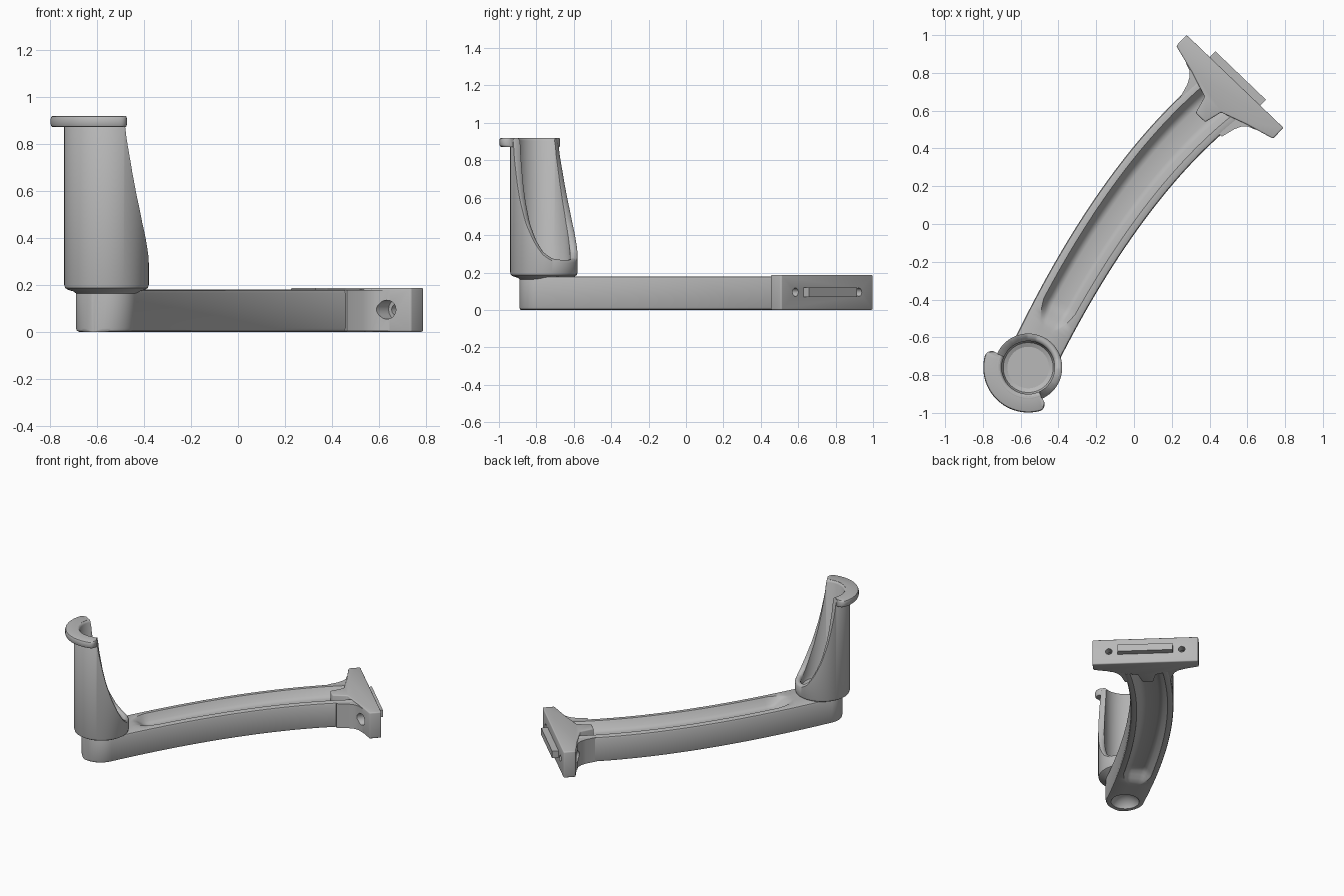
import bpy, bmesh, math
from mathutils import Vector, Matrix

if "Cube" in bpy.data.objects:
    bpy.data.objects.remove(bpy.data.objects["Cube"])

grey = bpy.data.materials.new("light grey")
grey.use_nodes = True
COLOUR = (0.48, 0.48, 0.48, 1)
grey.diffuse_color = COLOUR
grey.node_tree.nodes["Principled BSDF"].inputs["Base Color"].default_value = COLOUR

H = 0.18                                   # arm height
POST = Vector((-0.56, -0.76, 0))           # post axis
MOUNT = Vector((0.535, 0.755, 0))          # middle of the mounting face
N = Vector((0.69, 0.72, 0)).normalized()   # mounting face direction
T = Vector((N.y, -N.x, 0))                 # along the mounting plate


def make(name, bm):
    bmesh.ops.remove_doubles(bm, verts=bm.verts, dist=1e-5)
    bmesh.ops.recalc_face_normals(bm, faces=bm.faces)
    me = bpy.data.meshes.new(name)
    bm.to_mesh(me)
    bm.free()
    me.materials.append(grey)
    ob = bpy.data.objects.new(name, me)
    bpy.context.collection.objects.link(ob)
    return ob


def skin(name, rings, wrap=False):
    """Join closed cross-sections into a solid."""
    bm = bmesh.new()
    loops = [[bm.verts.new(p) for p in r] for r in rings]
    pairs = list(zip(loops, loops[1:])) + ([(loops[-1], loops[0])] if wrap else [])
    for a, b in pairs:
        for i in range(len(a)):
            j = (i + 1) % len(a)
            bm.faces.new((a[i], a[j], b[j], b[i]))
    if not wrap:
        bm.faces.new(loops[0])
        bm.faces.new(loops[-1])
    return make(name, bm)


def prism(name, outline, z0, z1):
    """Extrude an outline given along and across the mounting plate."""
    return skin(name, [[MOUNT + T * t + N * n + Vector((0, 0, z)) for t, n in outline]
                       for z in (z0, z1)])


def finish(ob, bevel=0, cutters=()):
    bpy.ops.object.select_all(action='DESELECT')
    bpy.context.view_layer.objects.active = ob
    ob.select_set(True)
    if bevel:
        m = ob.modifiers.new("bevel", 'BEVEL')
        m.width, m.segments, m.limit_method = bevel, 3, 'ANGLE'
        bpy.ops.object.modifier_apply(modifier=m.name)
    for c in cutters:
        m = ob.modifiers.new("cut", 'BOOLEAN')
        m.operation, m.object, m.solver = 'DIFFERENCE', c, 'EXACT'
        bpy.ops.object.modifier_apply(modifier=m.name)
    bpy.ops.object.shade_smooth_by_angle(angle=math.radians(35))
    for c in cutters:
        bpy.data.objects.remove(c)


# Curved arm with a rounded end and a trough above and below
END, MID = Vector((0.45, 0.66, 0)), Vector((-0.095, 0.21, 0))


def arm_section(centre, along, hw, depth, spread):
    side = Vector((along.y, -along.x, 0))
    b = min(0.015, hw * 0.4)
    p = max(hw - 0.04, hw * 0.4) * spread
    q = [(hw, H - b), (hw - 0.3 * b, H - 0.3 * b), (hw - b, H), (p, H),
         (p * 0.92, H - 0.2 * depth), (p * 0.72, H - 0.75 * depth),
         (p * 0.55, H - 0.95 * depth), (p * 0.4, H - depth), (0, H - depth)]
    top = q + [(-u, z) for u, z in reversed(q[:-1])]
    loop = top + [(u, H - z) for u, z in reversed(top)]
    return [centre + side * u + Vector((0, 0, z)) for u, z in loop]


rings = []
start_dir = (MID - POST).normalized()
for i in range(12):                        # rounded end
    a = math.radians(4 + i * 7.5)
    rings.append(arm_section(POST - start_dir * 0.13 * math.cos(a), start_dir,
                             0.13 * math.sin(a), 0, 1))
STEPS = 80
for i in range(STEPS + 1):                 # curved length
    t = i / STEPS
    c = POST * (1 - t) ** 2 + MID * 2 * t * (1 - t) + END * t * t
    d = ((MID - POST) * (1 - t) + (END - MID) * t).normalized()
    e = min(max((t - 0.115) / 0.06, 0), 1)
    rings.append(arm_section(c, d, 0.13 + 0.02 * t, 0.06 * e * e * (3 - 2 * e),
                             0.4 + 0.6 * math.sqrt(e)))
arm = skin("curved_arm", rings)

bm = bmesh.new()
bmesh.ops.create_uvsphere(bm, u_segments=48, v_segments=32, radius=0.105,
                          matrix=Matrix.Translation(POST + Vector((0, 0, -0.045))))
dimple = make("dimple_cutter", bm)
dimple.hide_render = True
finish(arm, cutters=[dimple])

# Hollow post, cut away in a sweeping curve on one side
SWEEP = [(-0.055, 0.92), (-0.045, 0.83), (-0.02, 0.69), (0.0, 0.6), (0.035, 0.48),
         (0.075, 0.38), (0.11, 0.31), (0.14, 0.275), (0.17, 0.262)]


def wall_height(s):
    if s <= SWEEP[0][0]:
        return SWEEP[0][1]
    for (s0, z0), (s1, z1) in zip(SWEEP, SWEEP[1:]):
        if s <= s1:
            return z0 + (z1 - z0) * (s - s0) / (s1 - s0)
    return SWEEP[-1][1]


def around(angle, r, z):
    return POST + Vector((r * math.cos(angle), r * math.sin(angle), z))


columns = []
for i in range(180):
    a = math.radians(2 * i)
    h = wall_height(0.16 * math.cos(a - math.pi / 4))
    profile = [(0.125, 0.16), (0.14, 0.172), (0.165, 0.18), (0.176, 0.187), (0.18, 0.2),
               (0.18, h - 0.015), (0.173, h - 0.004), (0.165, h), (0.155, h),
               (0.147, h - 0.004), (0.14, h - 0.015), (0.14, 0.24), (0.132, 0.222),
               (0.11, 0.212)]
    columns.append([around(a, r, z) for r, z in profile])
finish(skin("hollow_post", columns, wrap=True))

bm = bmesh.new()
bmesh.ops.create_cone(bm, cap_ends=True, segments=90, radius1=0.126, radius2=0.126,
                      depth=0.05, matrix=Matrix.Translation(POST + Vector((0, 0, 0.187))))
finish(make("post_floor", bm))

# Hooked lip around the top of the post
lip = []
REACH = 70
for i in range(-REACH, REACH + 1, 2):
    a = math.radians(225 + i)
    k = max(0, (abs(i) - (REACH - 10)) / 10)
    mid, half = 0.195, 0.043 * math.sqrt(max(1 - k * k, 0.06))
    z0, z1, b = 0.872, 0.92, 0.012
    corners = [(half, z0 + b), (half, z1 - b), (half - 0.3 * b, z1 - 0.3 * b),
               (half - 0.8 * b, z1), (-half, z1), (-half, z0),
               (half - 0.8 * b, z0), (half - 0.3 * b, z0 + 0.3 * b)]
    lip.append([around(a, mid + u, z) for u, z in corners])
finish(skin("top_lip", lip))

# Mounting plate with a central gusset and two counterbored screw holes
half_outline = [(0.355, 0), (0.355, -0.08), (0.2, -0.122), (0.06, -0.17), (0.035, -0.265)]
outline = half_outline + [(-t, n) for t, n in reversed(half_outline)]
plate = prism("mounting_plate", outline, 0, 0.188)


def hole(name, t, r, n0, n1):
    bm = bmesh.new()
    pos = MOUNT + T * t + N * ((n0 + n1) / 2) + Vector((0, 0, 0.095))
    rot = N.to_track_quat('Z', 'Y').to_matrix().to_4x4()
    bmesh.ops.create_cone(bm, cap_ends=True, segments=32, radius1=r, radius2=r,
                          depth=n1 - n0, matrix=Matrix.Translation(pos) @ rot)
    ob = make(name, bm)
    ob.hide_render = True
    return ob


def screw_cutters(t):
    return [hole("screw_cutter", t, 0.022, -0.3, 0.1), hole("bore_cutter", t, 0.04, -0.3, -0.06)]


finish(plate, 0.008, screw_cutters(0.245) + screw_cutters(-0.245))

# Flared shoulders joining the arm to the plate
for side, label in ((1, "left"), (-1, "right")):
    flare = [(0.3, -0.07), (0.25, -0.112), (0.215, -0.125), (0.19, -0.15), (0.172, -0.185),
             (0.152, -0.26), (0.13, -0.26), (0.12, -0.07)]
    shoulder = prism(label + "_shoulder", [(t * side, n) for t, n in flare], 0.004, 0.178)
    finish(shoulder, 0, screw_cutters(0.245 * side))

# Locating strip on the mounting face
finish(prism("locating_strip", [(-0.185, -0.02), (0.185, -0.02), (0.185, 0.043),
                                (-0.185, 0.043)], 0.07, 0.12))
